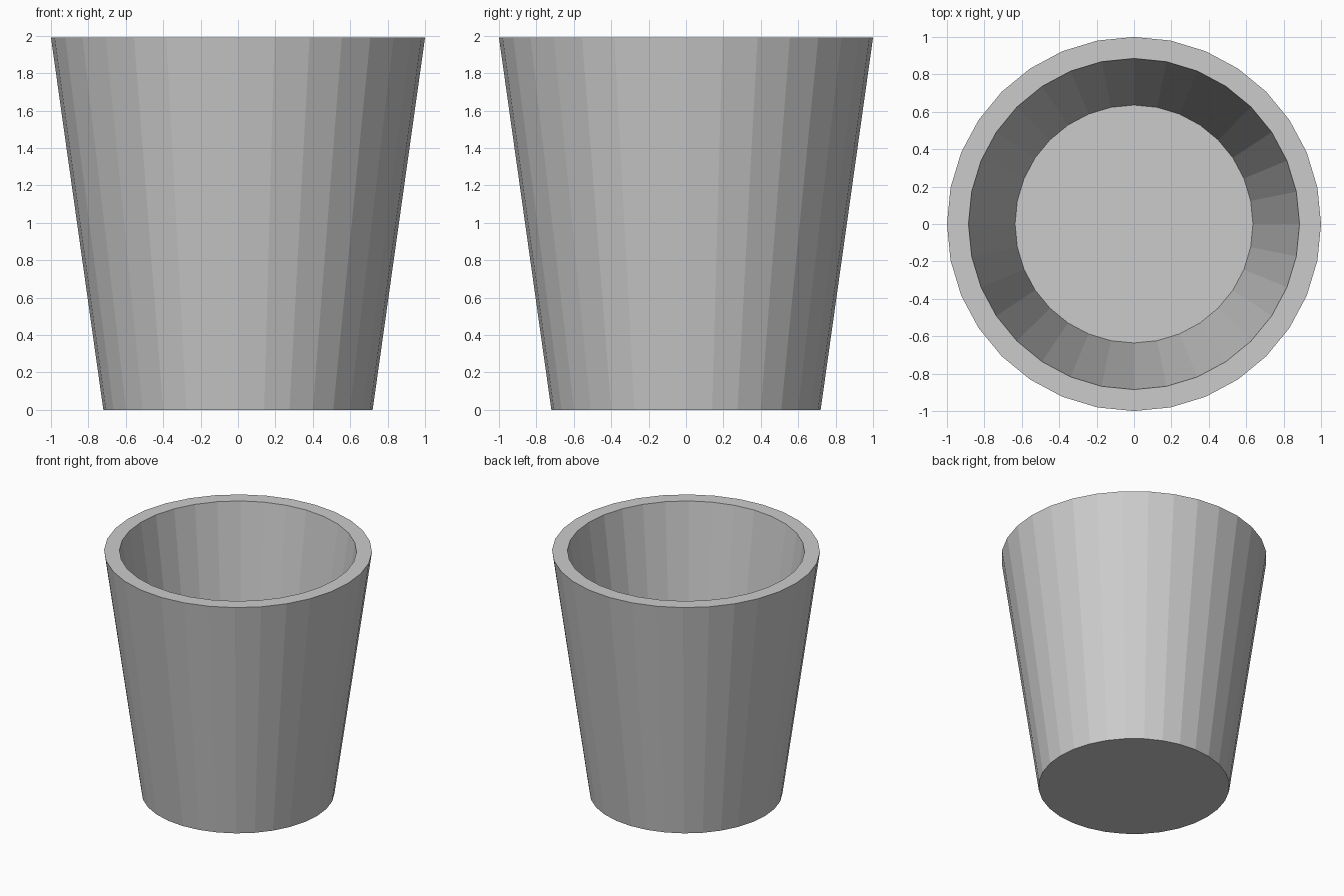
import bpy, bmesh
from math import cos, sin, tau

if "Cube" in bpy.data.objects:
    bpy.data.objects.remove(bpy.data.objects["Cube"])

SIDES = 32
# Profile (radius, z): outer base, outer rim, inner rim, inner floor
PROFILE = [(0.72, 0.0), (1.0, 1.99), (0.885, 1.99), (0.636, 0.23)]

bm = bmesh.new()
rings = [[bm.verts.new((r * cos(tau * i / SIDES), r * sin(tau * i / SIDES), z))
          for i in range(SIDES)] for r, z in PROFILE]

# Outer wall, rim and inner wall
for a, b in zip(rings, rings[1:]):
    for i in range(SIDES):
        j = (i + 1) % SIDES
        bm.faces.new((a[i], a[j], b[j], b[i]))

# Underside and inner floor
bm.faces.new(rings[0][::-1])
bm.faces.new(rings[-1])

mesh = bpy.data.meshes.new("tapered_cup")
bm.to_mesh(mesh)
bm.free()
cup = bpy.data.objects.new("tapered_cup", mesh)
bpy.context.collection.objects.link(cup)
